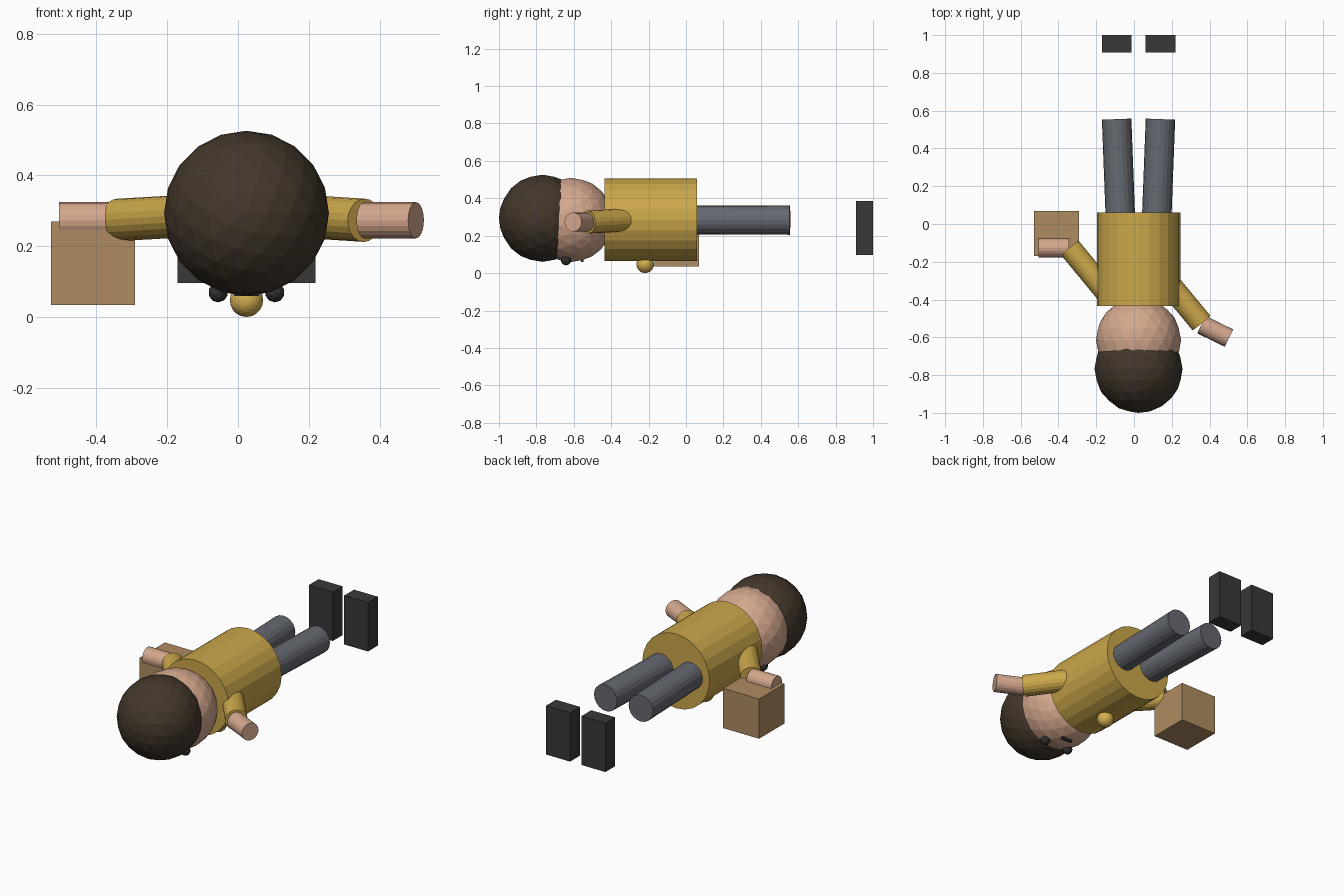
import bpy
from math import pi
from mathutils import Vector

cube = bpy.data.objects.get("Cube")
if cube:
    bpy.data.objects.remove(cube, do_unlink=True)

MID = 0.024  # x of the body's own centre line


def material(name, rgb):
    mat = bpy.data.materials.new(name)
    mat.use_nodes = True
    mat.diffuse_color = (*rgb, 1)
    bsdf = next(n for n in mat.node_tree.nodes if n.type == 'BSDF_PRINCIPLED')
    bsdf.inputs["Base Color"].default_value = (*rgb, 1)
    bsdf.inputs["Roughness"].default_value = 0.8
    return mat


shirt = material("mustard shirt", (0.60, 0.39, 0.07))
gold = material("gold button", (0.66, 0.43, 0.08))
skin = material("skin", (0.66, 0.39, 0.27))
hair = material("dark brown hair", (0.055, 0.038, 0.024))
trousers = material("grey trousers", (0.13, 0.14, 0.165))
shoe = material("charcoal shoes", (0.04, 0.04, 0.04))
black = material("black features", (0.03, 0.03, 0.032))
cardboard = material("tan box", (0.43, 0.26, 0.12))


def finish(name, mat):
    obj = bpy.context.object
    obj.name = name
    obj.data.materials.append(mat)
    return obj


def tube(name, start, end, radius, mat, sides=20):
    """Cylinder between two points."""
    a, b = Vector(start), Vector(end)
    turn = (b - a).to_track_quat('Z', 'Y').to_euler()
    bpy.ops.mesh.primitive_cylinder_add(vertices=sides, radius=radius, depth=(b - a).length,
                                        location=(a + b) / 2, rotation=turn)
    return finish(name, mat)


def ball(name, centre, radius, mat, detail=3):
    """Faceted ball with its poles along the body."""
    bpy.ops.mesh.primitive_ico_sphere_add(subdivisions=detail, radius=radius,
                                          location=centre, rotation=(pi / 2, 0, 0))
    return finish(name, mat)


def block(name, centre, size, mat):
    bpy.ops.mesh.primitive_cube_add(size=1, location=centre)
    obj = finish(name, mat)
    obj.scale = size
    return obj


# Torso lying face down, with its button underneath
tube("torso", (MID, -0.435, 0.285), (MID, 0.06, 0.285), 0.221, shirt, 24)
ball("belly_button", (MID, -0.218, 0.047), 0.047, gold)

# Head, hair and face
ball("head", (MID, -0.615, 0.284), 0.225, skin)
ball("hair", (MID, -0.767, 0.293), 0.233, hair)
block("mouth", (MID, -0.555, 0.068), (0.07, 0.015, 0.018), black)

# Paired parts
for side, s in (("right", -1), ("left", 1)):
    ball(side + "_eye", (MID + s * 0.08, -0.642, 0.069), 0.028, black, 2)
    tube(side + "_leg", (MID + s * 0.096, 0.03, 0.284), (MID + s * 0.116, 0.555, 0.283), 0.078, trousers)
    block(side + "_shoe", (MID + s * 0.116, 0.954, 0.241), (0.157, 0.092, 0.29), shoe)

# Arms, one reaching back to the box and one reaching forward
tube("right_upper_arm", (-0.149, -0.358, 0.285), (-0.339, -0.127, 0.274), 0.06, shirt)
tube("right_forearm", (-0.344, -0.127, 0.273), (-0.506, -0.127, 0.273), 0.051, skin)
tube("left_upper_arm", (0.167, -0.294, 0.285), (0.357, -0.524, 0.273), 0.061, shirt)
tube("left_forearm", (0.357, -0.533, 0.273), (0.503, -0.604, 0.273), 0.051, skin)

# Box carried at the right hand
block("carried_box", (-0.41, -0.05, 0.152), (0.237, 0.238, 0.236), cardboard)
